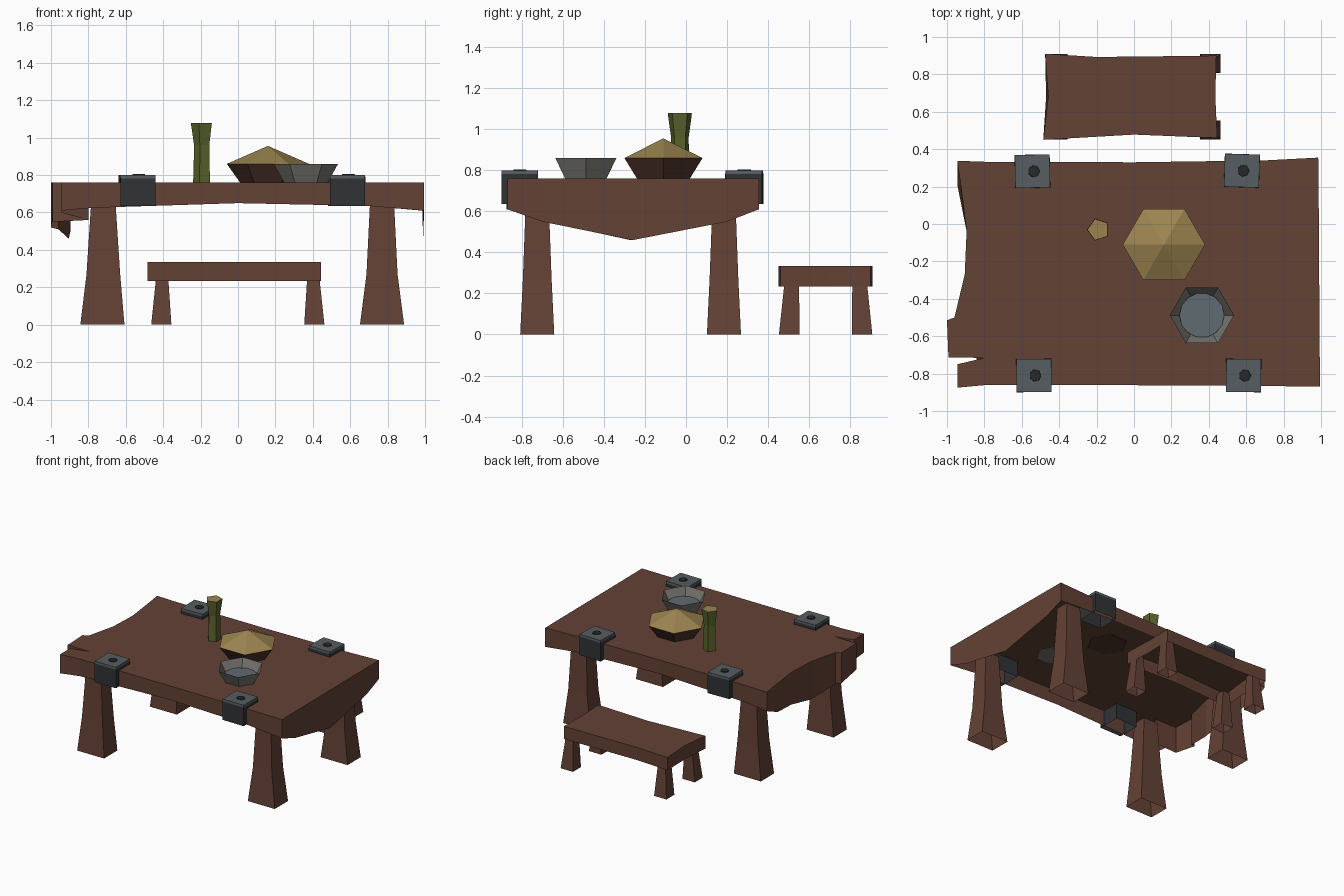
import bpy, math

if "Cube" in bpy.data.objects:
    bpy.data.objects.remove(bpy.data.objects["Cube"])

def mat(name, r, g, b):
    m = bpy.data.materials.new(name)
    m.diffuse_color = (r, g, b, 1)
    m.use_nodes = True
    m.node_tree.nodes["Principled BSDF"].inputs["Base Color"].default_value = m.diffuse_color
    return m

WOOD = mat("brown wood", .127, .054, .036)
DARKWOOD = mat("dark bowl wood", .076, .034, .023)
IRON = mat("dark iron", .030, .032, .034)
SLATE = mat("slate plate", .093, .109, .119)
RIVET = mat("rivet black", .021, .021, .022)
PEWTER = mat("grey pewter", .188, .181, .162)
WATER = mat("blue grey water", .114, .147, .165)
GRAIN = mat("sand yellow grain", .328, .231, .080)
GREEN = mat("olive green", .100, .125, .024)

def loft(name, rings, material, cap_bottom=False, cap_top=False):
    """Join rings of equal point count, listed bottom to top, counter-clockwise."""
    n = len(rings[0])
    verts = [p for r in rings for p in r]
    faces = []
    for k in range(len(rings) - 1):
        a, b = k * n, (k + 1) * n
        faces += [(a + i, a + (i + 1) % n, b + (i + 1) % n, b + i) for i in range(n)]
    if cap_bottom:
        faces.append(tuple(reversed(range(n))))
    if cap_top:
        faces.append(tuple(range(len(verts) - n, len(verts))))
    me = bpy.data.meshes.new(name)
    me.from_pydata(verts, [], faces)
    me.materials.append(material)
    ob = bpy.data.objects.new(name, me)
    bpy.context.collection.objects.link(ob)
    return ob

def rect(cx, cy, hx, hy, z, turn=0):
    c, s = math.cos(turn), math.sin(turn)
    return [(cx + a * hx * c - b * hy * s, cy + a * hx * s + b * hy * c, z)
            for a, b in ((-1, -1), (1, -1), (1, 1), (-1, 1))]

def ngon(cx, cy, r, z, n, start=0.0):
    return [(cx + r * math.cos(start + math.tau * i / n),
             cy + r * math.sin(start + math.tau * i / n), z) for i in range(n)]

def slab(name, outline, top):
    """Hollow slab, open below: outline of (x, y, lower edge z, lower edge x shift)."""
    low = [(p[0] + (p[3] if len(p) > 3 else 0), p[1], p[2]) for p in outline]
    return loft(name, [low, [(p[0], p[1], top) for p in outline]], WOOD, cap_top=True)

# Table top with sagging ends and a broken, split left end
slab("table_top", [
    (-.945, -.875, .61), (-.78, -.86, .625), (0, -.862, .65), (.7, -.866, .635), (.995, -.87, .61),
    (.993, -.7, .55), (.99, -.26, .46), (.987, .2, .55), (.985, .355, .61),
    (.7, .34, .635), (0, .33, .65), (-.78, .332, .625), (-.945, .338, .61),
    (-.925, .2, .55, -.018), (-.895, -.04, .505), (-.905, -.27, .46), (-.96, -.5, .51),
    (-1, -.515, .52), (-.992, -.713, .55), (-.8, -.716, .56), (-.945, -.75, .6)], .76)

# Table legs, flared to the foot
for side, sx in (("left", -1), ("right", 1)):
    for end, cy in (("front", -.725), ("back", .185)):
        cx = -.72 if sx < 0 else .77
        loft(f"table_leg_{end}_{side}", [
            rect(cx - (.005 if sx < 0 else 0), cy, .118, .083, 0),
            rect(cx, cy, .09 if sx < 0 else .083, .07, .27),
            rect(cx, cy, .062, .054, .70)], WOOD)

# Corner brackets: iron body, slate plate and rivet
for name, cx, cy, turn in (("back_left", -.543, .282, .02), ("back_right", .577, .285, -.03),
                           ("front_left", -.535, -.81, .01), ("front_right", .586, -.81, -.01)):
    loft("bracket_" + name, [rect(cx, cy, .094, .089, .635, turn), rect(cx, cy, .094, .089, .782, turn)], IRON)
    loft("bracket_plate_" + name, [rect(cx, cy, .094, .089, .782, turn),
                                   rect(cx, cy, .093, .088, .80, turn)], SLATE, cap_top=True)
    loft("rivet_" + name, [ngon(cx + .007, cy, .033, .798, 7), ngon(cx + .007, cy, .031, .805, 7)],
         RIVET, cap_top=True)

# Bench seat and legs
slab("bench_seat", [
    (-.485, .45, .235), (0, .478, .235), (.445, .46, .235), (.435, .68, .235), (.44, .9, .235),
    (-.2, .893, .235), (-.475, .91, .235), (-.458, .68, .235, -.012)], .335)
for side, fx, tx in (("left", -.41, -.405), ("right", .408, .402)):
    for end, fy, ty in (("front", .503, .517), ("back", .858, .845)):
        loft(f"bench_leg_{end}_{side}", [rect(fx, fy, .054, .05, 0),
                                         rect(tx, ty, .03, .034, .28)], WOOD)

# Wooden bowl heaped with grain
bx, by = .16, -.11
loft("wooden_bowl", [ngon(bx, by, .145, .755, 6), ngon(bx, by, .22, .86, 6)], DARKWOOD, cap_bottom=True)
loft("grain_heap", [ngon(bx, by, .22, .86, 6), ngon(bx, by, .002, .955, 6)], GRAIN, cap_top=True)

# Pewter bowl with water
px, py = .363, -.488
loft("pewter_bowl", [ngon(px, py, .115, .757, 6), ngon(px, py, .172, .86, 6)], PEWTER, cap_bottom=True)
loft("bowl_water", [ngon(px, py, .118, .795, 14), ngon(px, py, .12, .80, 14)], WATER, cap_top=True)

# Green beaker with a waist, filled with grain
vx, vy = -.19, -.03
loft("green_beaker", [ngon(vx, vy, r, z, 5, math.pi) for r, z in
                      ((.05, .755), (.047, .86), (.045, .96), (.062, 1.078))], GREEN)
loft("beaker_filling", [ngon(vx, vy, .06, 1.074, 5, math.pi),
                        ngon(vx, vy, .06, 1.079, 5, math.pi)], GRAIN, cap_top=True)
